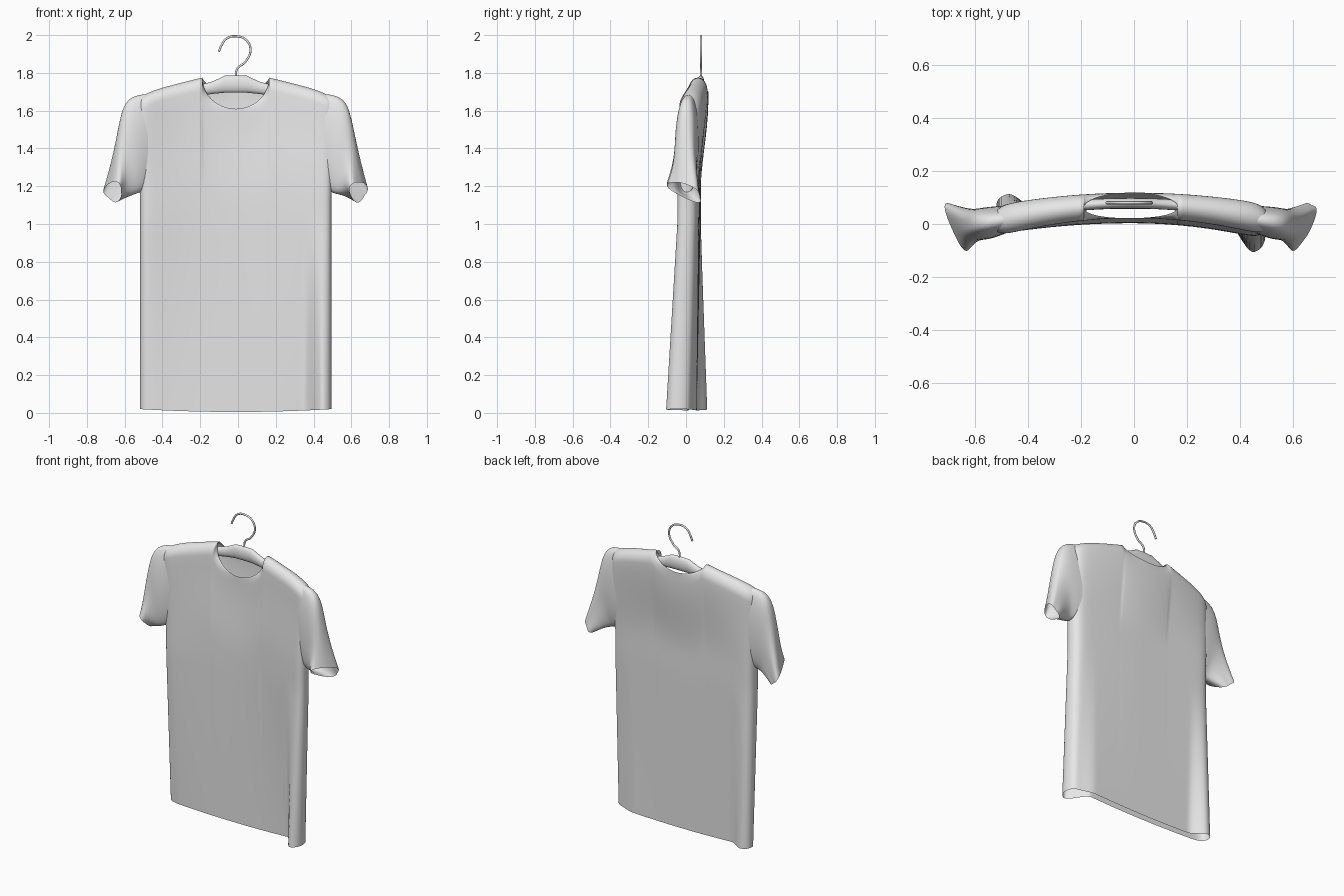
import bpy, bmesh, math
from mathutils import Vector

cube = bpy.data.objects.get("Cube")
if cube:
    bpy.data.objects.remove(cube, do_unlink=True)

grey = bpy.data.materials.new("light_grey")
grey.use_nodes = True
grey.diffuse_color = (0.8, 0.8, 0.8, 1)
grey.node_tree.nodes["Principled BSDF"].inputs["Base Color"].default_value = (0.8, 0.8, 0.8, 1)

CX = -0.012      # sideways centre of the garment
NECK = 0.34      # neck opening as a share of the half width


def smooth(a, b, t):
    t = max(0.0, min(1.0, (t - a) / (b - a)))
    return t * t * (3 - 2 * t)


def mix(a, b, t):
    return a + (b - a) * t


def loft(name, rings, caps=False, subdivide=0):
    """Join closed rings of points into one smooth skin."""
    bm = bmesh.new()
    rows = [[bm.verts.new(p) for p in ring] for ring in rings]
    n = len(rows[0])
    for low, high in zip(rows, rows[1:]):
        for i in range(n):
            j = (i + 1) % n
            bm.faces.new((low[i], low[j], high[j], high[i]))
    if caps:
        bm.faces.new(rows[0])
        bm.faces.new(rows[-1])
    bmesh.ops.remove_doubles(bm, verts=bm.verts, dist=0.0001)
    bmesh.ops.recalc_face_normals(bm, faces=bm.faces)
    mesh = bpy.data.meshes.new(name)
    bm.to_mesh(mesh)
    bm.free()
    mesh.materials.append(grey)
    for f in mesh.polygons:
        f.use_smooth = True
    obj = bpy.data.objects.new(name, mesh)
    bpy.context.collection.objects.link(obj)
    if subdivide:
        mod = obj.modifiers.new("soften", "SUBSURF")
        mod.levels = mod.render_levels = subdivide
    return obj


# Shirt body: front and back panels as one tube, closed along the shoulders
def shoulder_y(x):
    return 0.07 - 0.22 * x * x


def body_point(u, v, side):
    a = abs(u)
    x = CX + (0.507 + 0.013 * smooth(0.65, 0.92, v)) * u
    neck = math.sqrt(max(0, 1 - (u / NECK) ** 2))
    s = max(0, (a - NECK) / (1 - NECK))
    top = 1.775 - 0.085 * s - 0.03 * s ** 6
    top -= 0.165 * neck if side < 0 else 0.075 * neck ** 1.3
    hem = 0.005 + 0.015 * u * u
    z = hem + v * (top - hem)
    # Middle line and half depth at hem, waist and shoulders;
    # the hem flares forward at the left and backward at the right
    left, right = smooth(0.7, 0.92, u), smooth(0.7, 0.92, -u)
    hem_y, hem_d = 0.035 - 0.075 * left + 0.03 * right, 0.022 + 0.05 * left + 0.03 * right
    mid_y, mid_d = 0.04 - (0.04 if u > 0 else 0.02) * u * u, 0.037 + 0.023 * u * u
    low, high = min(1, v / 0.6), smooth(0.68, 0.97, v)
    y = mix(mix(hem_y, mid_y, low), shoulder_y(x), high)
    depth = mix(mix(hem_d, mid_d, low), 0.048 + 0.012 * u * u, high)
    depth *= math.sqrt(max(0, 1 - a ** 20))
    rounding = math.sqrt(max(0, 1 - max(0, (v - 0.96) / 0.04) ** 2))
    return (x, y + side * depth * mix(rounding, 1, neck), z)


quarter = math.pi / 2
half = [NECK * math.sin(quarter * i / 16) for i in range(17)]
half += [NECK + (1 - NECK) * math.sin(quarter * i / 28) for i in range(1, 29)]
across = [-u for u in reversed(half[1:])] + half
heights = [0.96 * i / 28 for i in range(28)]
heights += [0.96 + 0.04 * math.sin(quarter * i / 8) for i in range(9)]
loft("shirt_body", [
    [body_point(u, v, -1) for u in across] +
    [body_point(u, v, 1) for u in reversed(across[1:-1])]
    for v in heights])

# Sleeves: outer x, outer z, inner x, inner z, centre y, half depth, crumple
SLEEVE = [
    (0.42, 1.690, 0.45, 1.20, 0.025, 0.045, 0),
    (0.51, 1.690, 0.49, 1.175, 0.010, 0.058, 0),
    (0.570, 1.665, 0.51, 1.165, 0.003, 0.061, 0),
    (0.602, 1.610, 0.525, 1.160, 0.000, 0.060, 0),
    (0.625, 1.50, 0.54, 1.155, -0.003, 0.060, 0.1),
    (0.645, 1.39, 0.565, 1.150, -0.005, 0.066, 0.4),
    (0.664, 1.29, 0.59, 1.145, -0.005, 0.078, 0.8),
    (0.682, 1.21, 0.615, 1.135, -0.005, 0.088, 1),
]


def sleeve_ring(side, ox, oz, ix, iz, cy, depth, crumple):
    ring = []
    for i in range(28):
        t = 2 * math.pi * i / 28
        r = 1 + 0.12 * crumple * math.sin(3 * t + 0.6 * side)
        c = math.cos(t) * r
        # Flattened oval, so the cloth hangs as two sheets
        y = math.copysign(abs(math.sin(t)) ** 0.75, math.sin(t)) * r * depth
        x = (ox + ix) / 2 + c * (ox - ix) / 2 + 0.35 * crumple * y
        z = (oz + iz) / 2 + c * (oz - iz) / 2 - 0.4 * crumple * y
        ring.append((CX + side * x, cy + y, z))
    return ring


for side, label in ((1, "left"), (-1, "right")):
    loft(label + "_sleeve", [sleeve_ring(side, *row) for row in SLEEVE], subdivide=1)

# Hanger bar: x, top z, bottom z, half thickness
BAR = [(0, 1.787, 1.695, 0.020), (0.06, 1.785, 1.695, 0.020), (0.09, 1.770, 1.692, 0.020),
       (0.13, 1.752, 1.688, 0.020), (0.19, 1.738, 1.678, 0.020), (0.32, 1.710, 1.650, 0.020),
       (0.46, 1.670, 1.610, 0.018), (0.50, 1.645, 1.615, 0.008)]


def bar_ring(x, top, bottom, thick):
    ring = []
    for i in range(16):
        t = 2 * math.pi * i / 16
        ring.append((CX + x, shoulder_y(x) + 0.008 + thick * math.cos(t),
                     (top + bottom) / 2 + (top - bottom) / 2 * math.sin(t)))
    return ring


profile = [(-x, *rest) for x, *rest in reversed(BAR[1:])] + BAR
loft("hanger_bar", [bar_ring(*row) for row in profile], caps=True)

# Hanger hook: a bent wire
HOOK = [(-0.012, 1.77), (-0.005, 1.82), (0.04, 1.86), (0.066, 1.92), (0.045, 1.972),
        (-0.01, 1.994), (-0.06, 1.982), (-0.085, 1.95), (-0.102, 1.912)]
curve = bpy.data.curves.new("hanger_hook", "CURVE")
curve.dimensions = "3D"
curve.bevel_depth = 0.006
curve.bevel_resolution = 3
curve.use_fill_caps = True
spline = curve.splines.new("BEZIER")
spline.bezier_points.add(len(HOOK) - 1)
for point, (x, z) in zip(spline.bezier_points, HOOK):
    point.co = Vector((x, 0.08, z))
    point.handle_left_type = point.handle_right_type = "AUTO"
curve.materials.append(grey)
bpy.context.collection.objects.link(bpy.data.objects.new("hanger_hook", curve))
